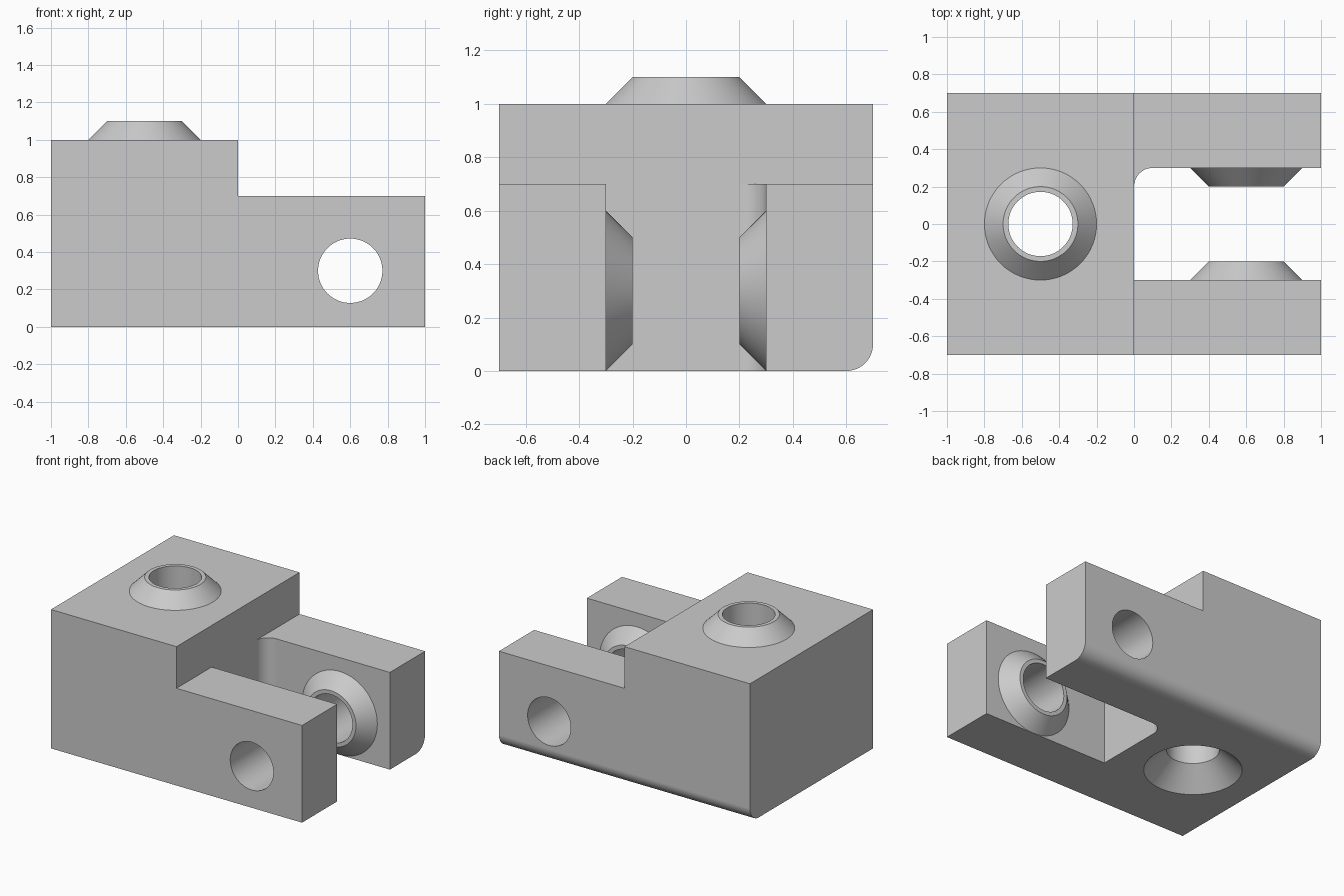
import bpy, bmesh
from math import pi, sin, cos, radians
from mathutils import Matrix, Vector

cube = bpy.data.objects.get("Cube")
if cube:
    bpy.data.objects.remove(cube, do_unlink=True)

HOLE = 0.172
SEGMENTS = 64

grey = bpy.data.materials.new("plain grey")
grey.use_nodes = True
colour = (0.6, 0.6, 0.6, 1)
grey.diffuse_color = colour
grey.node_tree.nodes["Principled BSDF"].inputs["Base Color"].default_value = colour


def add_object(name, bm):
    mesh = bpy.data.meshes.new(name)
    bm.to_mesh(mesh)
    bm.free()
    mesh.materials.append(grey)
    obj = bpy.data.objects.new(name, mesh)
    bpy.context.collection.objects.link(obj)
    return obj


def activate(obj):
    bpy.ops.object.select_all(action='DESELECT')
    obj.select_set(True)
    bpy.context.view_layer.objects.active = obj


def lathe(name, profile, location, tilt=0, capped=False):
    """Spin a (radius, height) profile about a local z axis."""
    bm = bmesh.new()
    rings = []
    for r, h in profile:
        angles = [2 * pi * i / SEGMENTS for i in range(SEGMENTS)]
        rings.append([bm.verts.new((r * cos(a), r * sin(a), h)) for a in angles])
    for low, high in zip(rings, rings[1:]):
        for i in range(SEGMENTS):
            j = (i + 1) % SEGMENTS
            bm.faces.new((low[i], low[j], high[j], high[i]))
    if capped:
        bm.faces.new(rings[0][::-1])
        bm.faces.new(rings[-1])
    bm.transform(Matrix.Translation(location) @ Matrix.Rotation(tilt, 4, 'X'))
    return add_object(name, bm)


# Body plan: block at the left, two arms at the right, one rounded slot corner
bm = bmesh.new()
points = {}


def plan_face(outline):
    verts = []
    for x, y in outline:
        key = (round(x, 4), round(y, 4))
        if key not in points:
            points[key] = bm.verts.new((*key, 0))
        verts.append(points[key])
    return bm.faces.new(verts)


arc = [(0.1 + 0.1 * cos(a), 0.2 + 0.1 * sin(a))
       for a in (pi - pi / 2 * i / 12 for i in range(13))]
plan_face([(-1, -0.7), (0, -0.7), (0, -0.3), (0, 0.2), (0, 0.7), (-1, 0.7)])
plan_face([(0, -0.7), (1, -0.7), (1, -0.3), (0, -0.3)])
plan_face([(0, 0.7)] + arc + [(1, 0.3), (1, 0.7)])


def raise_faces(faces, height):
    result = bmesh.ops.extrude_face_region(bm, geom=faces)["geom"]
    verts = [g for g in result if isinstance(g, bmesh.types.BMVert)]
    bmesh.ops.translate(bm, verts=verts, vec=(0, 0, height))
    return [g for g in result if isinstance(g, bmesh.types.BMFace)]


# Raise everything to arm height, then the block to its full height
tops = raise_faces(bm.faces[:], 0.7)
raise_faces([f for f in tops if f.calc_center_median().x < -0.1], 0.3)
bmesh.ops.recalc_face_normals(bm, faces=bm.faces[:])
bmesh.ops.dissolve_limit(bm, angle_limit=radians(1), verts=bm.verts[:], edges=bm.edges[:])

# Rounded lower back edge
back_edge = [e for e in bm.edges
             if all(v.co.y > 0.69 and v.co.z < 0.01 for v in e.verts)]
bmesh.ops.bevel(bm, geom=back_edge, offset=0.1, segments=12, profile=0.5, affect='EDGES')
bmesh.ops.recalc_face_normals(bm, faces=bm.faces[:])
body = add_object("clevis_body", bm)

# Countersunk upright hole and the cross hole through both arms
cutters = [
    lathe("upright_hole_cutter", [(0.37, -0.05), (HOLE, 0.32 - HOLE), (HOLE, 1.2)],
          Vector((-0.5, 0, 0)), capped=True),
    lathe("cross_hole_cutter", [(HOLE, -1), (HOLE, 1)],
          Vector((0.6, 0, 0.3)), pi / 2, capped=True),
]
activate(body)
for cutter in cutters:
    mod = body.modifiers.new("hole", 'BOOLEAN')
    mod.operation = 'DIFFERENCE'
    mod.solver = 'EXACT'
    mod.object = cutter
    bpy.ops.object.modifier_apply(modifier=mod.name)
    bpy.data.objects.remove(cutter, do_unlink=True)

# Tapered collars around the holes
collar = [(0.3, 0), (0.2, 0.1), (HOLE, 0.1), (HOLE, 0)]
parts = [
    body,
    lathe("top_collar", collar, Vector((-0.5, 0, 1))),
    lathe("back_arm_collar", collar, Vector((0.6, 0.3, 0.3)), pi / 2),
    lathe("front_arm_collar", collar, Vector((0.6, -0.3, 0.3)), -pi / 2),
]

# Smooth round surfaces, keep flat faces flat and edges crisp
for part in parts:
    activate(part)
    bpy.ops.object.shade_smooth_by_angle(angle=radians(30))
    normals = part.modifiers.new("flat_faces", 'WEIGHTED_NORMAL')
    normals.keep_sharp = True
